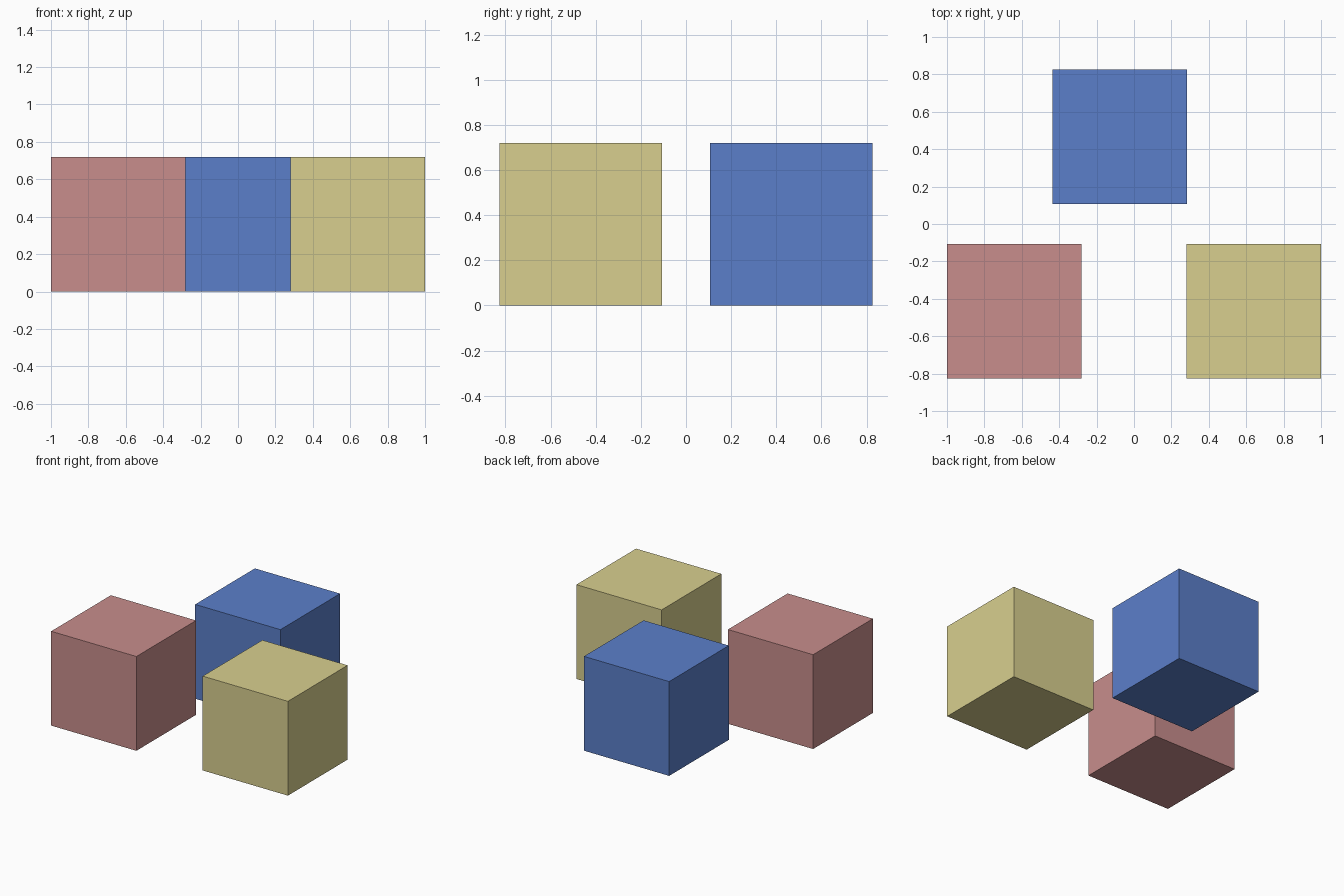
import bpy

if "Cube" in bpy.data.objects:
    bpy.data.objects.remove(bpy.data.objects["Cube"])

SIZE = 0.72


def cube(name, x, y, colour):
    bpy.ops.mesh.primitive_cube_add(size=SIZE, location=(x, y, SIZE / 2))
    ob = bpy.context.object
    ob.name = name
    mat = bpy.data.materials.new(name + "_colour")
    mat.diffuse_color = (*colour, 1)
    mat.use_nodes = True
    mat.node_tree.nodes["Principled BSDF"].inputs["Base Color"].default_value = mat.diffuse_color
    ob.data.materials.append(mat)


# two front cubes and one back cube, slightly off centre
cube("red_cube", -0.64, -0.466, (0.58, 0.27, 0.265))
cube("yellow_cube", 0.64, -0.466, (0.687, 0.624, 0.274))
cube("blue_cube", -0.076, 0.466, (0.105, 0.212, 0.59))
